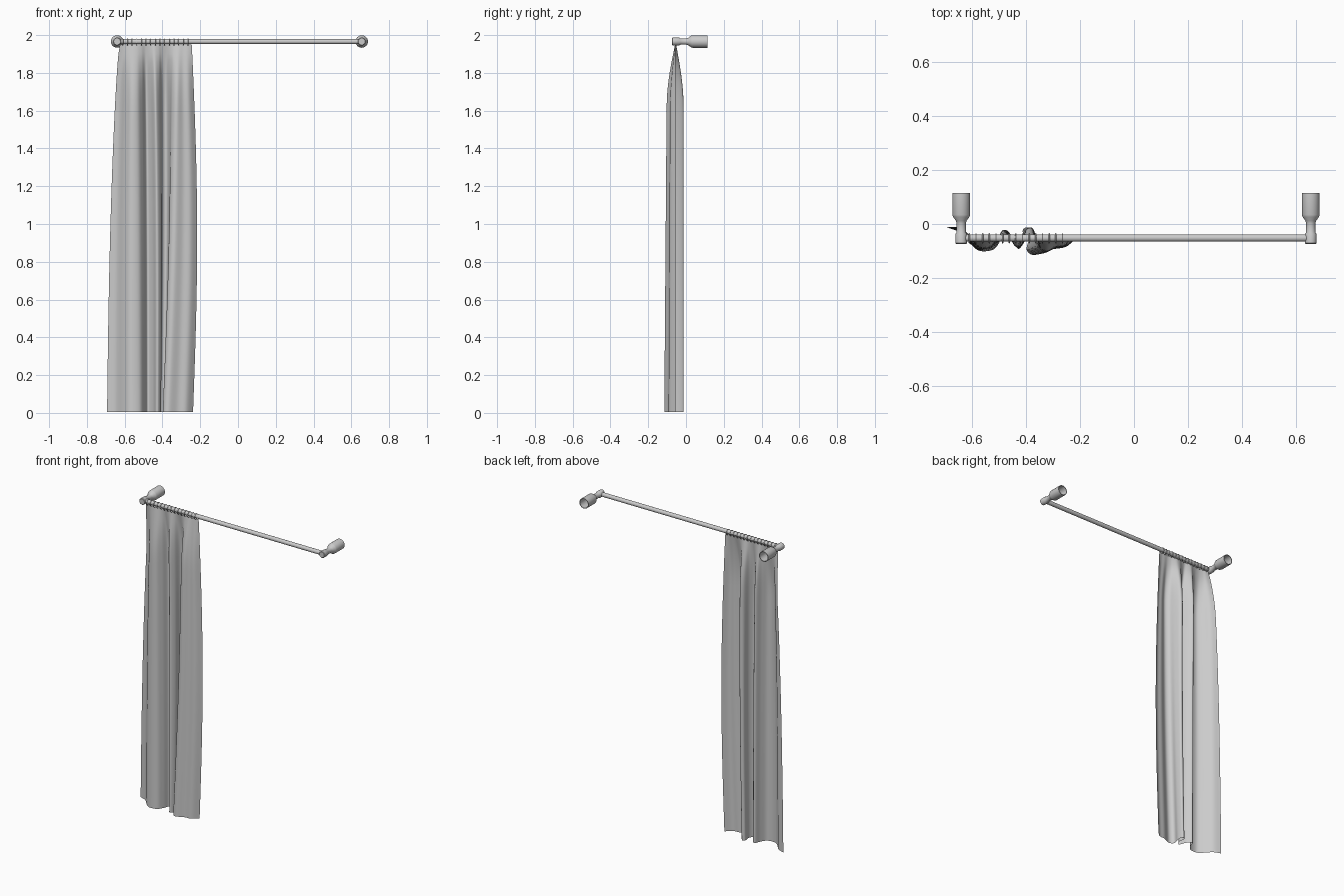
import bpy, bmesh, math
from mathutils import Vector

if "Cube" in bpy.data.objects:
    bpy.data.objects.remove(bpy.data.objects["Cube"])

ROD_Y, ROD_Z = -0.052, 1.966
LEFT, RIGHT = -0.64, 0.655


def finish(name, bm, angle=40):
    me = bpy.data.meshes.new(name)
    bm.to_mesh(me)
    bm.free()
    ob = bpy.data.objects.new(name, me)
    bpy.context.collection.objects.link(ob)
    bpy.ops.object.select_all(action='DESELECT')
    ob.select_set(True)
    bpy.context.view_layer.objects.active = ob
    bpy.ops.object.shade_smooth_by_angle(angle=math.radians(angle))
    return ob


def bridge_grid(bm, rows):
    for a, b in zip(rows, rows[1:]):
        for i in range(len(a) - 1):
            bm.faces.new((a[i], a[i + 1], b[i + 1], b[i]))


def lathe_y(name, profile, x, z, sides=24):
    # turns (radius, y) points around an axis parallel to y
    bm = bmesh.new()
    rows = []
    for r, y in profile:
        ring = [bm.verts.new((x + r * math.cos(k * math.tau / sides), y,
                              z + r * math.sin(k * math.tau / sides)))
                for k in range(sides)]
        rows.append(ring + ring[:1])
    bridge_grid(bm, rows)
    bmesh.ops.remove_doubles(bm, verts=bm.verts, dist=1e-5)
    bmesh.ops.recalc_face_normals(bm, faces=bm.faces)
    return finish(name, bm)


def spline(pts, steps):
    # smooth curve through the points
    p = [Vector(q) for q in pts]
    p = [2 * p[0] - p[1]] + p + [2 * p[-1] - p[-2]]
    out = []
    for i in range(1, len(p) - 2):
        a, b, c, d = p[i - 1:i + 3]
        for s in range(steps):
            t = s / steps
            out.append(0.5 * (2 * b + (c - a) * t + (2 * a - 5 * b + 4 * c - d) * t * t
                              + (3 * b - a - 3 * c + d) * t ** 3))
    return out + [p[-2]]


# wall brackets: rod socket, stem and hollow wall cup
BRACKET = [(0, -0.074), (0.018, -0.074), (0.021, -0.071), (0.021, -0.037),
           (0.017, -0.030), (0.017, 0.003), (0.020, 0.012), (0.030, 0.026),
           (0.033, 0.034), (0.033, 0.115), (0.029, 0.115), (0.029, 0.034), (0, 0.026)]
for side, x in (("left", LEFT), ("right", RIGHT)):
    lathe_y(side + "_bracket", BRACKET, x, ROD_Z)

# rod
bpy.ops.mesh.primitive_cylinder_add(vertices=24, radius=0.0135, depth=RIGHT - LEFT,
                                    location=((LEFT + RIGHT) / 2, ROD_Y, ROD_Z),
                                    rotation=(0, math.pi / 2, 0))
bpy.context.object.name = "rod"
bpy.ops.object.shade_smooth_by_angle(angle=math.radians(40))

# curtain rings
RINGS = 15
for i in range(RINGS):
    bpy.ops.mesh.primitive_torus_add(
        major_radius=0.0165, minor_radius=0.0025, major_segments=20, minor_segments=8,
        location=(-0.61 + 0.345 * i / (RINGS - 1), ROD_Y - 0.001, ROD_Z - 0.003),
        rotation=(0, math.pi / 2, 0))
    bpy.context.object.name = f"curtain_ring_{i + 1}"
    bpy.ops.object.shade_smooth()

# curtain: bottom hem fold line in plan, gathered to a nearly straight top
HEM = [(-0.693, -0.012), (-0.645, -0.032), (-0.605, -0.075), (-0.57, -0.100),
       (-0.52, -0.094), (-0.495, -0.060), (-0.478, -0.022), (-0.45, -0.048),
       (-0.43, -0.092), (-0.408, -0.065), (-0.412, -0.022), (-0.392, -0.014),
       (-0.387, -0.050), (-0.398, -0.095), (-0.37, -0.115), (-0.32, -0.095),
       (-0.275, -0.088), (-0.238, -0.055)]
hem = spline(HEM, 6)
last = len(hem) - 1
ROWS = 40
bm = bmesh.new()
rows = []
for j in range(ROWS + 1):
    t = j / ROWS                                   # 0 top, 1 bottom
    z = 0.005 + 1.945 * (1 - t)
    depth = 0.05 + 0.7 * math.sin(min(t / 0.17, 1) * math.pi / 2) + 0.25 * t
    x_mix = t ** 0.6
    row = []
    for i, p in enumerate(hem):
        u = i / last
        top_x = -0.625 + 0.38 * u
        x = top_x + (p.x - top_x) * x_mix
        x += 0.024 * u ** 2 * math.sin(math.pi * t)
        x -= 0.006 * (1 - u) ** 4 * math.sin(math.pi * t)
        k = depth if p.y < -0.055 else min(1, depth * 1.25)
        row.append(bm.verts.new((x, -0.055 + (p.y + 0.055) * k, z)))
    rows.append(row)
bridge_grid(bm, rows)
bmesh.ops.recalc_face_normals(bm, faces=bm.faces)
finish("curtain", bm, 80)
